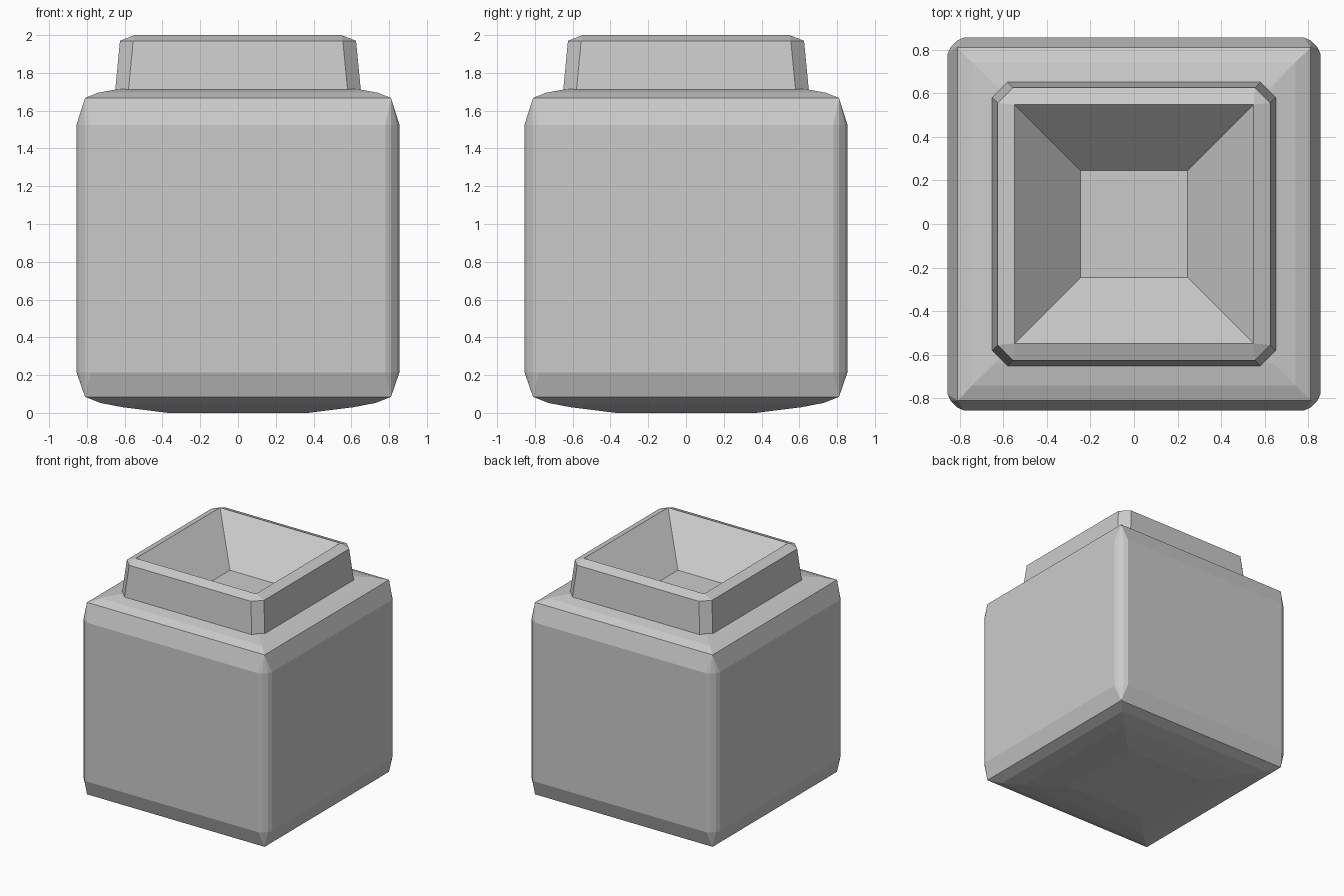
import bpy

if "Cube" in bpy.data.objects:
    bpy.data.objects.remove(bpy.data.objects["Cube"])


def ring(h, z, corner):
    """Square ring with a shaped corner: offsets (a, b) inward from the corner, 4 points each."""
    quarter = [(h - a, h - b) for a, b in corner]
    pts = []
    for _ in range(4):
        pts += [(x, y, z) for x, y in quarter]
        quarter = [(-y, x) for x, y in quarter]
    return pts


def loft(name, rings, cap_start, cap_end):
    n = len(rings[0])
    verts = [p for r in rings for p in r]
    faces = []
    for i in range(len(rings) - 1):
        for j in range(n):
            k = (j + 1) % n
            faces.append((i * n + j, i * n + k, (i + 1) * n + k, (i + 1) * n + j))
    if cap_start:
        faces.append(tuple(reversed(range(n))))
    if cap_end:
        faces.append(tuple(range(len(verts) - n, len(verts))))
    mesh = bpy.data.meshes.new(name)
    mesh.from_pydata(verts, [], faces)
    # merge the corners that collapse to a single point
    import bmesh
    bm = bmesh.new()
    bm.from_mesh(mesh)
    bmesh.ops.remove_doubles(bm, verts=bm.verts, dist=0.0005)
    bm.to_mesh(mesh)
    bm.free()
    obj = bpy.data.objects.new(name, mesh)
    bpy.context.collection.objects.link(obj)
    return obj


SHARP = [(0, 0)] * 4
ROUND = [(0, 0.075), (0.014, 0.045), (0.045, 0.014), (0.075, 0)]
CHAMFER = [(0, 0.07), (0, 0.07), (0.07, 0), (0.07, 0)]

# Body: softened cube with domed base and shoulders, open beneath the collar
body_profile = [
    (0.37, 0.0, SHARP), (0.61, 0.03, SHARP), (0.73, 0.053, SHARP), (0.81, 0.085, SHARP),
    (0.855, 0.215, ROUND), (0.855, 1.525, ROUND),
    (0.81, 1.667, SHARP), (0.74, 1.695, SHARP), (0.64, 1.713, SHARP), (0.56, 1.72, SHARP),
]
loft("jar_body", [ring(*p) for p in body_profile], True, False)

# Collar: tapered chamfered rim with a sloped square recess inside
collar_profile = [
    (0.651, 1.70, CHAMFER), (0.625, 1.97, CHAMFER), (0.547, 2.0, SHARP), (0.245, 1.68, SHARP),
]
loft("collar", [ring(*p) for p in collar_profile], False, True)
